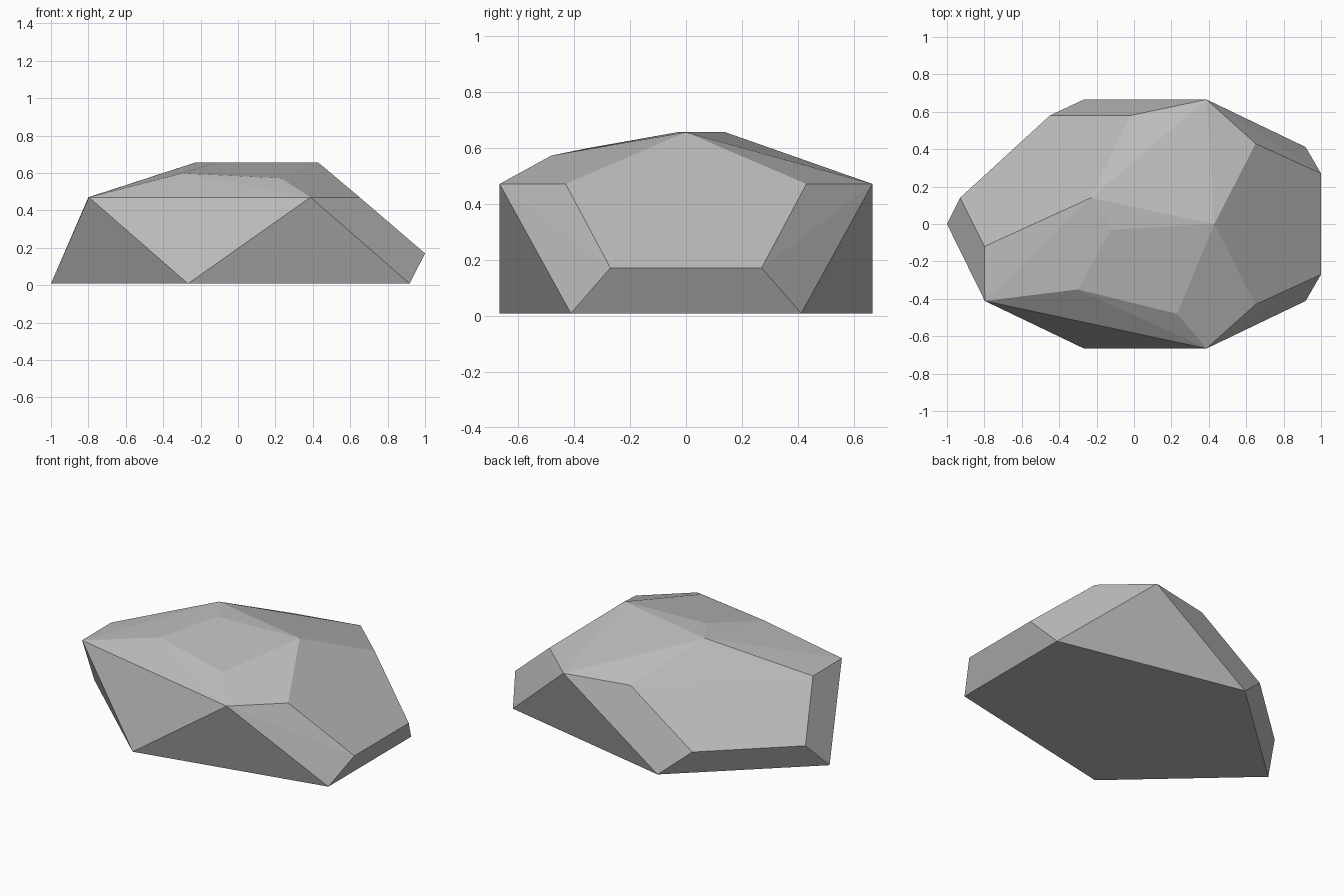
import bpy
import bmesh
from math import cos, sin, radians

default_cube = bpy.data.objects.get("Cube")
if default_cube:
    bpy.data.objects.remove(default_cube, do_unlink=True)


def make_material(name, colour):
    material = bpy.data.materials.new(name)
    material.use_nodes = True
    material.diffuse_color = colour
    shader = material.node_tree.nodes["Principled BSDF"]
    shader.inputs["Base Color"].default_value = colour
    shader.inputs["Roughness"].default_value = 0.9
    return material


def ring_point(angle, height):
    """A corner of the stretched pentagon rings that carry the stone."""
    return (0.06 + 1.06 * cos(radians(angle)), 0.70 * sin(radians(angle)), height)


def mirrored(points):
    """Add the matching point on the other side of the y axis plane."""
    return points + [(x, -y, z) for x, y, z in points]


# Flat underside: a pentagon that sinks very slightly to its middle
base = [ring_point(angle, 0.008) for angle in range(36, 396, 72)]
base.append((0.06, 0, 0))

# Untouched corners of the upper ring
shoulders = [ring_point(angle, 0.47) for angle in (72, 216, 288)]

# Large chipped facet on the left end
left_chip = mirrored([(0.65, 0.43, 0.47), (1.0, 0.27, 0.17)])
left_chip.append((0.43, 0, 0.655))

# Large chipped facet on the back right corner
back_chip = [(-0.8, -0.12, 0.47), (-0.93, 0.14, 0.165), (-0.45, 0.58, 0.165),
             (-0.02, 0.58, 0.47), (-0.23, 0.14, 0.655)]

# Sloping facet on the crown, facing the front
crown = [(-0.12, -0.03, 0.655), (0.15, -0.02, 0.65), (0.34, -0.07, 0.645),
         (0.23, -0.48, 0.572), (-0.30, -0.35, 0.598)]

# Wrap the corners in one faceted skin
bm = bmesh.new()
for point in base + shoulders + left_chip + back_chip + crown:
    bm.verts.new(point)
bmesh.ops.convex_hull(bm, input=bm.verts[:])
bmesh.ops.dissolve_limit(bm, angle_limit=radians(2), verts=bm.verts[:], edges=bm.edges[:])
bmesh.ops.recalc_face_normals(bm, faces=bm.faces[:])
mesh = bpy.data.meshes.new("rock")
bm.to_mesh(mesh)
bm.free()

mesh.materials.append(make_material("stone grey", (0.5, 0.5, 0.5, 1)))
rock = bpy.data.objects.new("rock", mesh)
bpy.context.collection.objects.link(rock)
